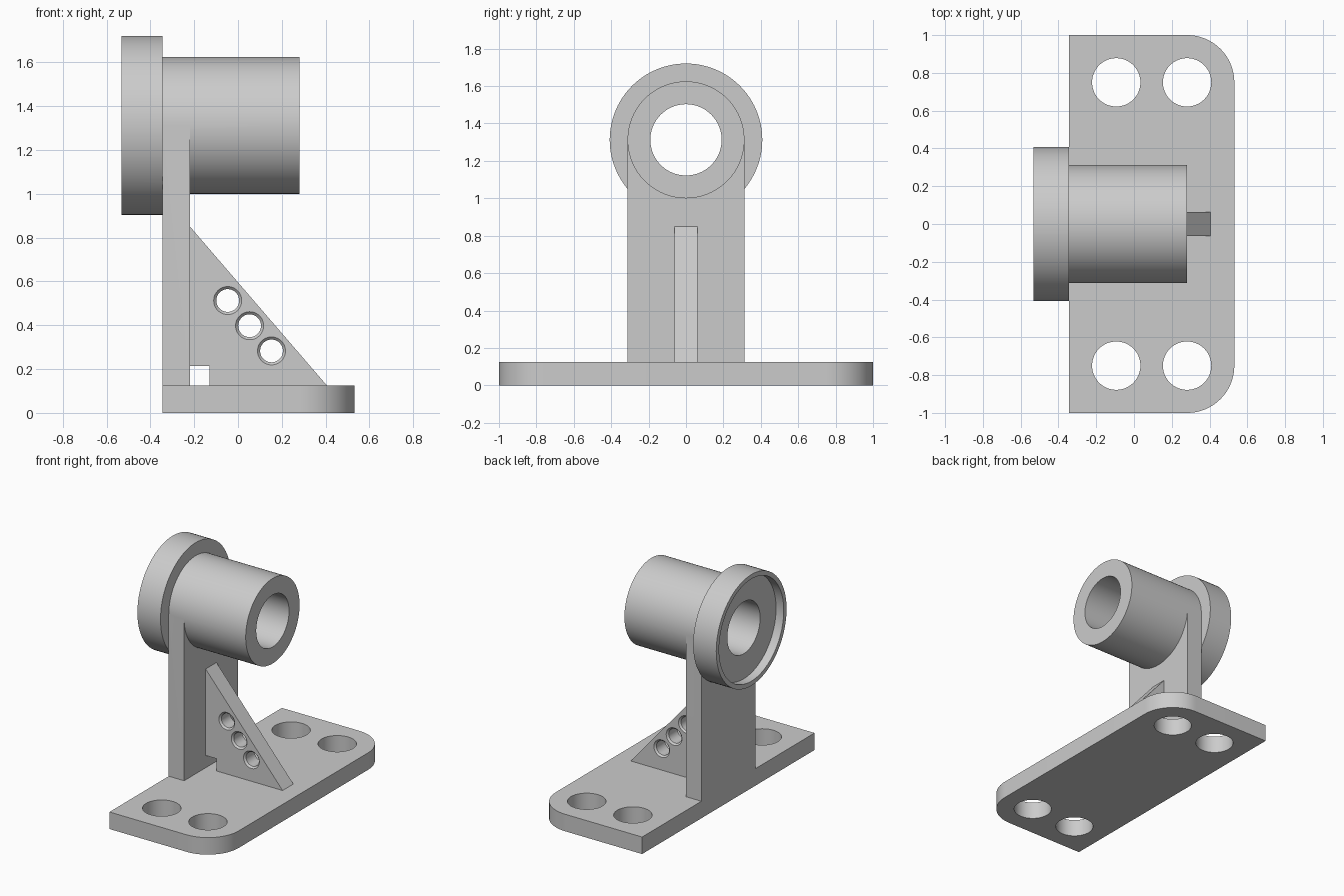
import bpy, bmesh
from math import sin, cos, pi

if "Cube" in bpy.data.objects:
    bpy.data.objects.remove(bpy.data.objects["Cube"])

MAP = {'X': lambda a, u, v: (a, u, v),
       'Y': lambda a, u, v: (u, a, v),
       'Z': lambda a, u, v: (u, v, a)}


def make(name, rings, axis, closed=False):
    """Skin a list of rings [(a, [(u, v), ...]), ...] along an axis."""
    bm = bmesh.new()
    loops = [[bm.verts.new(MAP[axis](a, u, v)) for u, v in pts] for a, pts in rings]
    n = len(loops[0])
    pairs = list(zip(loops, loops[1:])) + ([(loops[-1], loops[0])] if closed else [])
    for p, q in pairs:
        for i in range(n):
            j = (i + 1) % n
            bm.faces.new((p[i], p[j], q[j], q[i]))
    if not closed:
        bm.faces.new(loops[0])
        bm.faces.new(loops[-1])
    bmesh.ops.recalc_face_normals(bm, faces=bm.faces)
    me = bpy.data.meshes.new(name)
    bm.to_mesh(me)
    bm.free()
    ob = bpy.data.objects.new(name, me)
    bpy.context.collection.objects.link(ob)
    return ob


def arc(cu, cv, r, a0, a1, n):
    return [(cu + r * cos(a0 + (a1 - a0) * i / n), cv + r * sin(a0 + (a1 - a0) * i / n))
            for i in range(n + 1)]


def prism(name, pts, axis, a0, a1):
    return make(name, [(a0, pts), (a1, pts)], axis)


def lathe(name, profile, axis, cu, cv, n=96, closed=False):
    return make(name, [(a, arc(cu, cv, r, 0, 2 * pi, n)[:-1]) for a, r in profile], axis, closed)


def combine(target, other, op):
    m = target.modifiers.new(op, 'BOOLEAN')
    m.operation, m.solver, m.object = op, 'EXACT', other
    bpy.context.view_layer.objects.active = target
    bpy.ops.object.modifier_apply(modifier=m.name)
    bpy.data.objects.remove(other)


XL, XP, XR, T = -0.34375, -0.21875, 0.53125, 0.125   # plate back, plate front, base end, thickness
R, ZC = 0.3125, 1.3125                               # barrel radius and axis height

# Base plate with two rounded corners and four bolt holes
outline = ([(XL, -1)] + arc(XR - 0.25, -0.75, 0.25, -pi / 2, 0, 20)
           + arc(XR - 0.25, 0.75, 0.25, 0, pi / 2, 20) + [(XL, 1)])
bracket = prism("bearing_bracket", outline, 'Z', 0, T)
for x in (-0.094, 0.281):
    for y in (-0.75, 0.75):
        combine(bracket, lathe("bolt_hole", [(-0.1, 0.128), (0.3, 0.128)], 'Z', x, y, 64), 'DIFFERENCE')

# Upright plate, its top edge buried in the barrel wall
upright = prism("upright", [(-R, 0.06), (R, 0.06), (R, ZC)]
                + arc(0, ZC, 0.25, 0, -pi, 32) + [(-R, ZC)], 'X', XL, XP)

# Triangular rib with a corner notch and three chamfered holes
rib = prism("rib", [(-0.28, 0.215), (-0.129, 0.215), (-0.129, 0.06), (0.406, 0.06),
                    (0.406, T), (XP, 0.85), (-0.28, 0.85)], 'Y', -0.0625, 0.0625)
for i in (-1, 0, 1):
    hole = [(-0.0725, 0.074), (-0.0505, 0.052), (0.0505, 0.052), (0.0725, 0.074)]
    combine(rib, lathe("rib_hole", hole, 'Y', 0.053 + 0.1 * i, 0.398 - 0.115 * i, 48), 'DIFFERENCE')

# Bored barrel with a recessed flange
F, D = -0.53125, -0.46875
barrel = lathe("barrel", [(F, 0.408), (XL, 0.408), (XL, R), (0.28125, R), (0.28125, 0.1905),
                          (D, 0.1905), (D, 0.375), (F, 0.375)], 'X', 0, ZC, closed=True)

for part in (upright, rib, barrel):
    combine(bracket, part, 'UNION')

bpy.ops.object.select_all(action='DESELECT')
bracket.select_set(True)
bpy.context.view_layer.objects.active = bracket
bpy.ops.object.shade_smooth_by_angle(angle=pi / 6)
